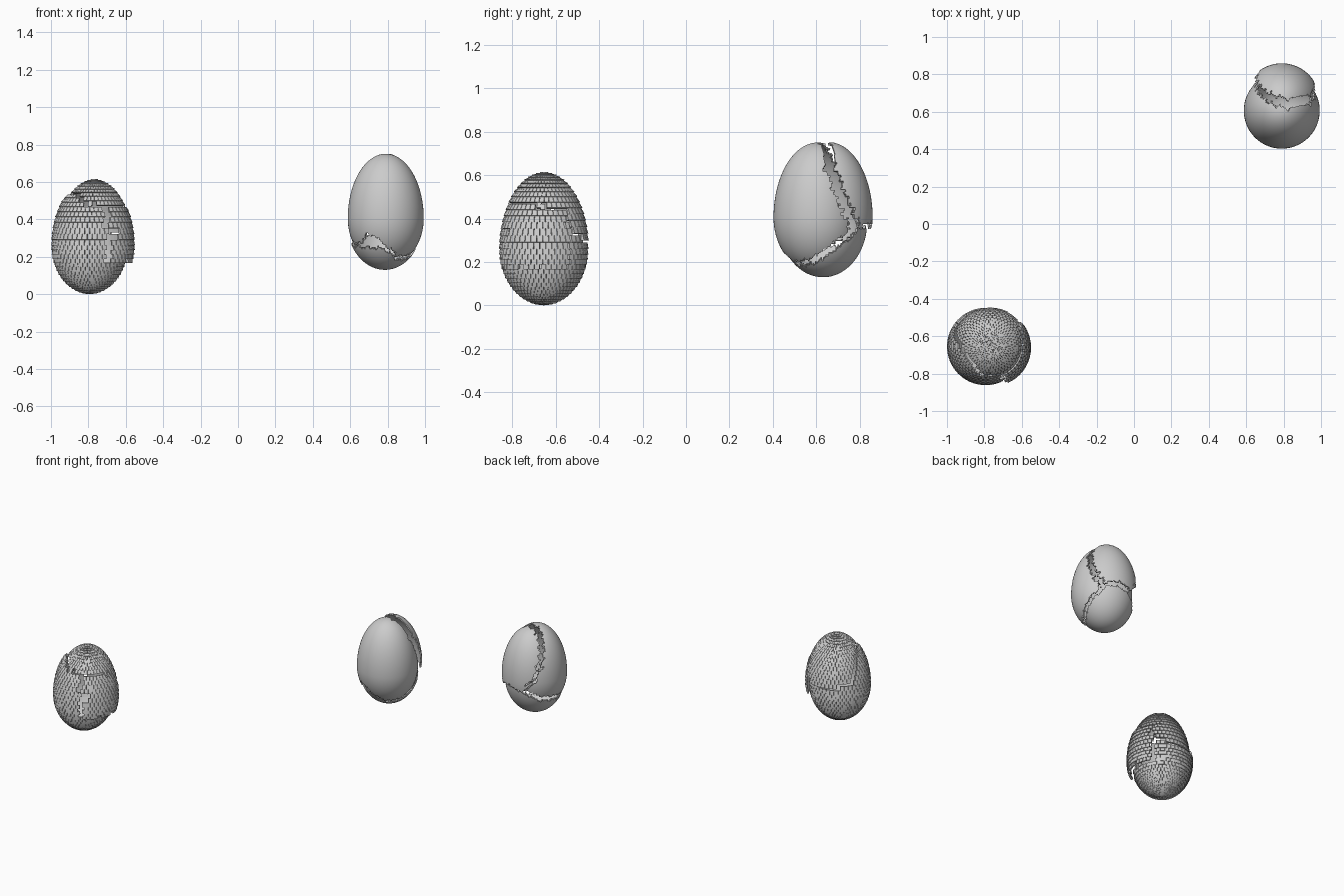
import bpy
from math import sin, cos, pi, atan2, degrees
from mathutils import Vector

if "Cube" in bpy.data.objects:
    bpy.data.objects.remove(bpy.data.objects["Cube"])

R, LOW, HIGH = 0.203, 0.255, 0.345      # egg radius, height below and above the widest point


def egg(t, a, d=0.0):
    """Point on the egg: t 0 (bottom) .. 1 (top), a azimuth in radians, d offset along normal."""
    p = pi * t
    h = LOW if t < 0.5 else HIGH
    r, z = R * sin(p), LOW - h * cos(p)
    n = Vector((h * sin(p), -R * cos(p))).normalized()
    r, z = max(r + n.x * d, 0.0005), z + n.y * d
    return Vector((r * cos(a), r * sin(a), z))


def table(pts, az):
    """Linear interpolation round the circle."""
    az %= 360
    for (a0, v0), (a1, v1) in zip(pts, pts[1:]):
        if a0 <= az <= a1:
            return v0 + (v1 - v0) * (az - a0) / (a1 - a0)
    return pts[-1][1]


def jag(s):
    return 0.007 * sin(s * 31) + 0.006 * sin(s * 67 + 1) + 0.005 * sin(s * 123 + 2)


def make(name, verts, faces, loc):
    used = sorted({i for f in faces for i in f})
    remap = {v: k for k, v in enumerate(used)}
    me = bpy.data.meshes.new(name)
    me.from_pydata([verts[i] for i in used], [], [[remap[i] for i in f] for f in faces])
    ob = bpy.data.objects.new(name, me)
    bpy.context.collection.objects.link(ob)
    ob.location = loc
    return ob


# ---- smooth egg: thin shell broken into three pieces ----
BOTTOM = [(0, .08), (45, .19), (60, .23), (90, .22), (135, .15), (180, .13), (222, .12),
          (265, .115), (285, .08), (300, .05), (340, .06), (360, .08)]


def smooth_piece(p):
    az = degrees(atan2(p.y, p.x)) % 360
    edge = table(BOTTOM, az) + 0.7 * jag(az / 57.3 * 0.5)
    if p.z < edge:
        return "smooth_egg_bottom"
    if 222 < az < 265 and p.z < edge + 0.055 * sin(pi * (az - 222) / 43):
        return None                      # missing chip at the front
    if p.y + 0.2 * p.x + jag(p.x * 3 + p.z * 3) > 0.02 + 0.4 * (0.6 - p.z):
        return "smooth_egg_top"
    return "smooth_egg_front"


NS, NT = 160, 100
verts = [egg(j / NT, 2 * pi * i / NS) for j in range(NT + 1) for i in range(NS)]
groups = {}
for j in range(NT):
    for i in range(NS):
        k = (i + 1) % NS
        f = (j * NS + i, j * NS + k, (j + 1) * NS + k, (j + 1) * NS + i)
        name = smooth_piece(egg((j + .5) / NT, 2 * pi * (i + .5) / NS))
        if name:
            groups.setdefault(name, []).append(f)
SMOOTH_SHIFT = {"smooth_egg_front": (0, 0, 0), "smooth_egg_top": (0, .05, .002),
                "smooth_egg_bottom": (-.005, .025, -.02)}
bpy.ops.object.select_all(action='DESELECT')
for name, faces in groups.items():
    ob = make(name, verts, faces, Vector((0.79, 0.606, 0.15)) + Vector(SMOOTH_SHIFT[name]))
    m = ob.modifiers.new("shell", 'SOLIDIFY')
    m.thickness, m.offset = 0.01, -1
    bpy.context.view_layer.objects.active = ob
    ob.select_set(True)
    bpy.ops.object.modifier_apply(modifier="shell")
    bpy.ops.object.shade_smooth_by_angle(angle=0.6)
    ob.select_set(False)

# ---- scaled egg: brick-like tiles broken into three pieces ----
CAP = [(0, .45), (35, .44), (45, .32), (90, .29), (130, .30), (155, .33), (165, .45),
       (190, .52), (225, .53), (255, .48), (300, .46), (360, .45)]


def scale_piece(p):
    az = degrees(atan2(p.y, p.x)) % 360
    if p.z > table(CAP, az) + 0.5 * jag(az / 57.3):
        return "scaled_egg_cap"
    w = 300 * jag(p.z * 2)
    side = (az + 180) % 360 - 180
    if -66 + w < side < 36 + w and p.z > 0.17 + 0.6 * jag(az / 57.3):
        # small chip beside the loose panel
        return None if side < -58 + w and .28 < p.z < .35 else "scaled_egg_side"
    return "scaled_egg_body"


ROWS, COLS = 34, 46
tiles = {}
for j in range(ROWS):
    t0, t1 = j / ROWS, (j + 1) / ROWS
    for i in range(COLS):
        a0 = 2 * pi * (i + 0.5 * (j % 2)) / COLS
        a1 = a0 + 2 * pi / COLS
        name = scale_piece(egg((t0 + t1) / 2, (a0 + a1) / 2))
        if not name:
            continue
        g = 0.05 * (a1 - a0)
        vs, fs = tiles.setdefault(name, ([], []))
        n = len(vs)
        vs += [egg(t0, a0, -.01), egg(t0, a1, -.01), egg(t1, a1, -.01), egg(t1, a0, -.01),
               egg(t0, a0 + g, .004), egg(t0, a1 - g, .004),
               egg(t1, a1 - g, -.001), egg(t1, a0 + g, -.001)]
        fs += [[n + q for q in f] for f in ((3, 2, 1, 0), (4, 5, 6, 7), (0, 1, 5, 4),
                                            (1, 2, 6, 5), (2, 3, 7, 6), (3, 0, 4, 7))]
SCALE_SHIFT = {"scaled_egg_body": (0, 0, 0), "scaled_egg_cap": (.025, .002, .008),
               "scaled_egg_side": (.036, -.005, 0)}
for name, (vs, fs) in tiles.items():
    make(name, vs, fs, Vector((-0.793, -0.655, 0.004)) + Vector(SCALE_SHIFT[name]))
